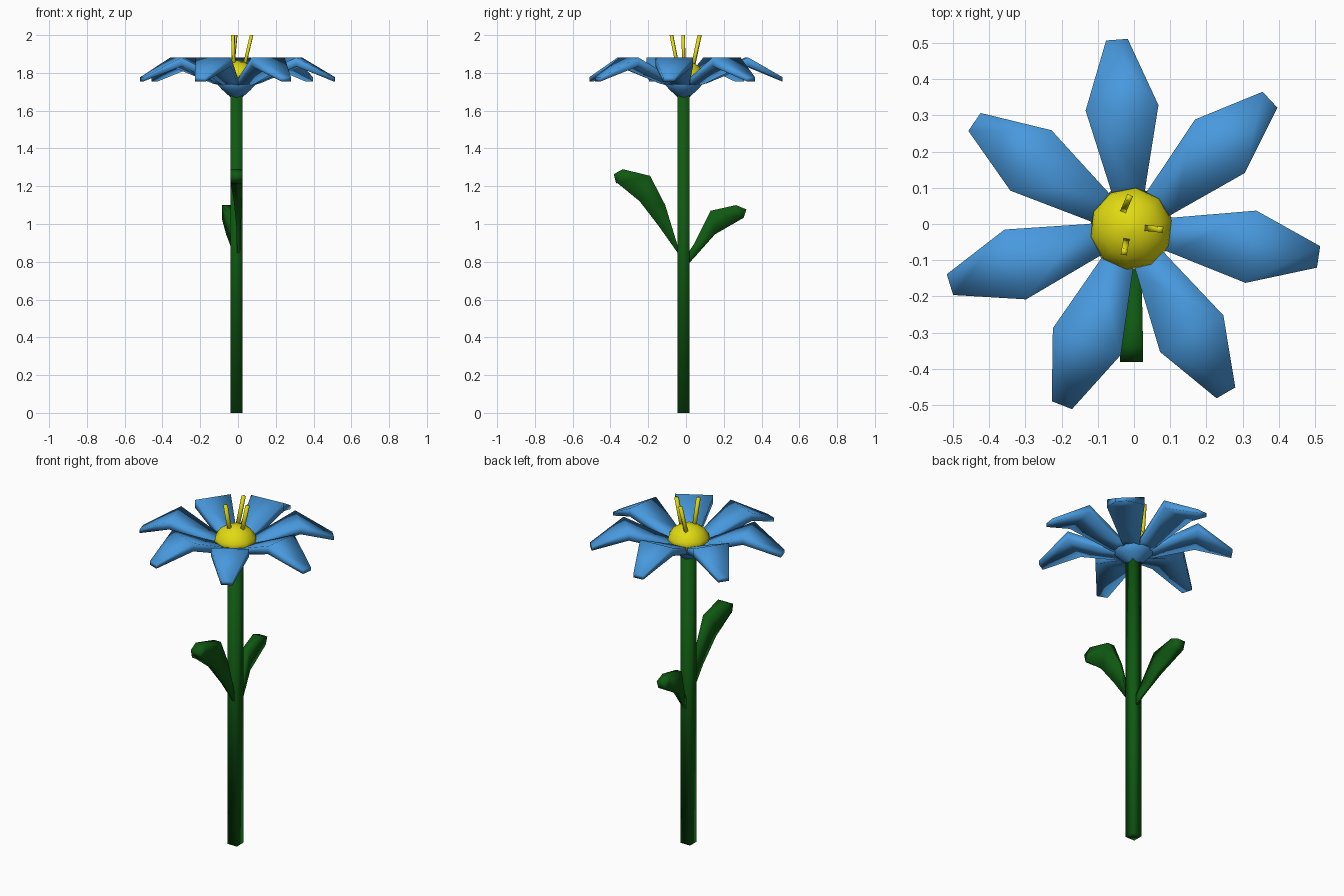
import bpy, bmesh, math
from mathutils import Vector, Matrix

if "Cube" in bpy.data.objects:
    bpy.data.objects.remove(bpy.data.objects["Cube"])


def material(name, rgb):
    m = bpy.data.materials.new(name)
    m.diffuse_color = (*rgb, 1)
    m.use_nodes = True
    m.node_tree.nodes["Principled BSDF"].inputs["Base Color"].default_value = m.diffuse_color
    return m


BLUE = material("petal blue", (0.065, 0.32, 0.73))
YELLOW = material("pollen yellow", (0.75, 0.70, 0.006))
GREEN = material("stem green", (0.005, 0.10, 0.006))
CX, CY = -0.008, -0.013          # axis of the stem and bloom


def loft(name, rings, mat, smooth=True):
    """Skin a list of equal-length closed rings and cap both ends."""
    bm = bmesh.new()
    loops = [[bm.verts.new(p) for p in r] for r in rings]
    for a, b in zip(loops, loops[1:]):
        n = len(a)
        for i in range(n):
            bm.faces.new((a[i], a[(i + 1) % n], b[(i + 1) % n], b[i]))
    bm.faces.new(loops[0])
    bm.faces.new(loops[-1])
    bmesh.ops.recalc_face_normals(bm, faces=bm.faces)
    for f in bm.faces:
        f.smooth = smooth
    me = bpy.data.meshes.new(name)
    bm.to_mesh(me)
    bm.free()
    me.materials.append(mat)
    ob = bpy.data.objects.new(name, me)
    bpy.context.collection.objects.link(ob)
    return ob


def circle(r, z, n, turn=0.0):
    return [(CX + r * math.cos(turn + math.tau * i / n),
             CY + r * math.sin(turn + math.tau * i / n), z) for i in range(n)]


# square stem
loft("stem", [circle(0.0435, z, 4, math.pi / 4) for z in (0, 1.69)], GREEN)

# cup under the bloom
loft("flower_cup", [circle(r, z, 14) for r, z in
                    ((0.025, 1.665), (0.075, 1.71), (0.113, 1.75), (0.105, 1.77))], BLUE)

# domed centre
dome = [(0.118 * math.cos(a), 1.76 + 0.105 * math.sin(a))
        for a in (math.radians(d) for d in (0, 22, 45, 67, 86))]
loft("flower_centre", [circle(r, z, 10, 0.2) for r, z in dome], YELLOW)

# seven petals: radius, half width, top z, bottom z
PETAL = ((0.05, 0.035, 1.755, 1.725), (0.12, 0.05, 1.785, 1.745),
         (0.335, 0.101, 1.882, 1.835), (0.524, 0.03, 1.777, 1.755))
for k in range(7):
    rot = Matrix.Translation((CX, CY, 0)) @ Matrix.Rotation(
        math.radians(94.3) + k * math.tau / 7, 4, 'Z')
    rings = [[rot @ Vector(p) for p in ((r, -w, t), (r, w, t), (r, w, b), (r, -w, b))]
             for r, w, t, b in PETAL]
    loft(f"petal_{k + 1}", rings, BLUE)

# three stamens leaning outward
for k, (foot, tip) in enumerate((((0.025, -0.010), (0.072, -0.015)),
                                 ((-0.032, 0.030), (-0.014, 0.072)),
                                 ((-0.020, -0.037), (-0.027, -0.077)))):
    turn = math.atan2(tip[1] - foot[1], tip[0] - foot[0]) + math.pi / 4
    rings = [[(x + 0.012 * math.cos(turn + i * math.pi / 2),
               y + 0.012 * math.sin(turn + i * math.pi / 2), z) for i in range(4)]
             for (x, y), z in ((foot, 1.80), (tip, 2.0))]
    loft(f"stamen_{k + 1}", rings, YELLOW)


def leaf(name, stations):
    """Stations: inner edge y, z, outer edge y, z, centre x, half thickness."""
    loft(name, [[(c - h, yi, zi), (c + h, yi, zi), (c + h, yo, zo), (c - h, yo, zo)]
                for yi, zi, yo, zo, c, h in stations], GREEN)


# leaves
leaf("front_leaf", ((-0.015, 0.79, -0.025, 0.82, 0.003, 0.008),
                    (-0.11, 1.10, -0.145, 0.99, 0.003, 0.012),
                    (-0.19, 1.255, -0.245, 1.12, 0.0, 0.022),
                    (-0.335, 1.29, -0.365, 1.218, -0.007, 0.032),
                    (-0.382, 1.264, -0.37, 1.215, -0.007, 0.032)))
leaf("back_leaf", ((0.0, 0.83, 0.005, 0.78, -0.003, 0.007),
                   (0.04, 0.89, 0.055, 0.835, -0.012, 0.009),
                   (0.13, 1.07, 0.153, 0.945, -0.045, 0.018),
                   (0.265, 1.10, 0.30, 1.03, -0.06, 0.026),
                   (0.32, 1.077, 0.305, 1.033, -0.06, 0.026)))
